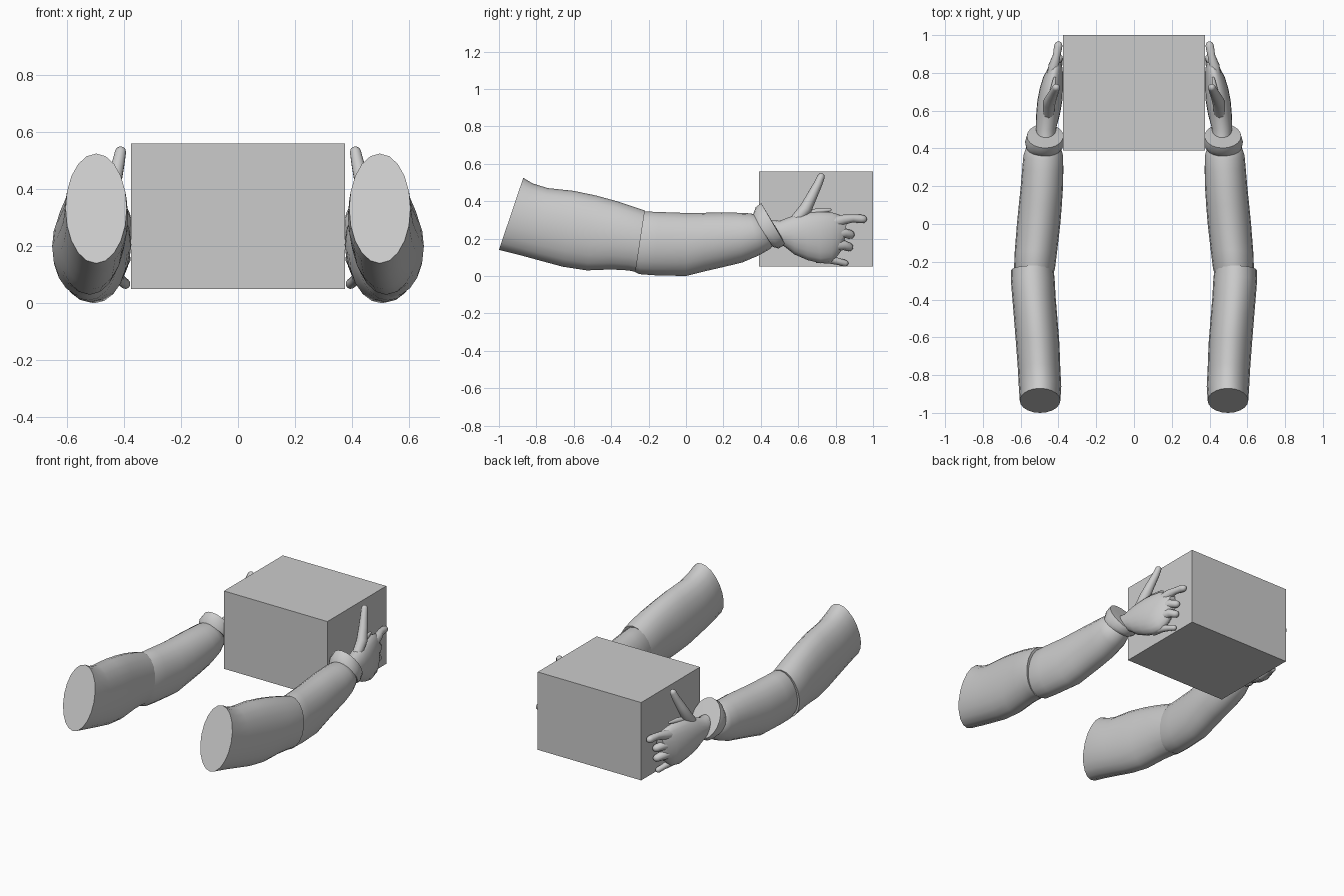
import bpy
import bmesh
import math
from mathutils import Vector

cube = bpy.data.objects.get("Cube")
if cube:
    bpy.data.objects.remove(cube, do_unlink=True)

grey = bpy.data.materials.new("plain_grey")
grey.use_nodes = True
grey.diffuse_color = (0.6, 0.6, 0.6, 1)
grey.node_tree.nodes["Principled BSDF"].inputs["Base Color"].default_value = (0.6, 0.6, 0.6, 1)

SIDES = 20


def skin_rings(name, rings, side, angle=50):
    """Join rings of points into a closed smooth body; side=-1 mirrors it."""
    bm = bmesh.new()
    loops = [[bm.verts.new((p[0] * side, p[1], p[2])) for p in ring] for ring in rings]
    for a, b in zip(loops, loops[1:]):
        for i in range(len(a)):
            j = (i + 1) % len(a)
            bm.faces.new((a[i], a[j], b[j], b[i]))
    # fan caps
    for loop in (loops[0], loops[-1]):
        centre = bm.verts.new(sum((v.co for v in loop), Vector()) / len(loop))
        for i in range(len(loop)):
            bm.faces.new((loop[i], loop[(i + 1) % len(loop)], centre))
    bmesh.ops.recalc_face_normals(bm, faces=bm.faces)
    mesh = bpy.data.meshes.new(name)
    bm.to_mesh(mesh)
    bm.free()
    mesh.materials.append(grey)
    obj = bpy.data.objects.new(name, mesh)
    bpy.context.collection.objects.link(obj)
    bpy.ops.object.select_all(action="DESELECT")
    obj.select_set(True)
    bpy.context.view_layer.objects.active = obj
    bpy.ops.object.shade_smooth_by_angle(angle=math.radians(angle))
    return obj


def oval(bottom, top, x_in, x_out):
    """Slanted oval ring between a bottom and a top (y, z) point."""
    low, high = Vector((0, *bottom)), Vector((0, *top))
    ring = []
    for i in range(SIDES):
        t = math.tau * i / SIDES
        p = low.lerp(high, 0.5 - 0.5 * math.cos(t))
        p.x = (x_in + x_out) / 2 + (x_out - x_in) / 2 * math.sin(t)
        ring.append(p)
    return ring


def finger(name, points, side):
    """Round-ended tube through (x, y, z, radius) points."""
    pos = [Vector(p[:3]) for p in points]
    rings = []

    def add(centre, d, r):
        u = d.cross(Vector((1, 0, 0))).normalized()
        v = d.cross(u).normalized()
        rings.append([centre + r * (math.cos(math.tau * k / 10) * u + math.sin(math.tau * k / 10) * v)
                      for k in range(10)])

    for i, p in enumerate(points):
        d = (pos[min(i + 1, len(pos) - 1)] - pos[max(i - 1, 0)]).normalized()
        add(pos[i], d, p[3])
    for step in (0.5, 0.85, 1.0):
        add(pos[-1] + d * p[3] * step, d, p[3] * max(math.sqrt(1 - step * step), 0.15))
    return skin_rings(name, rings, side, 70)


# Each ring: bottom (y, z), top (y, z), inner x, outer x
upper_sleeve = [
    ((-1.0, .14), (-.87, .525), .39, .605),
    ((-.9, .115), (-.82, .495), .385, .61),
    ((-.79, .085), (-.74, .47), .39, .615),
    ((-.66, .05), (-.6, .455), .395, .625),
    ((-.53, .03), (-.48, .43), .405, .635),
    ((-.4, .035), (-.37, .4), .415, .645),
    ((-.31, .03), (-.28, .37), .42, .652),
    ((-.27, .022), (-.22, .35), .425, .65),
    ((-.275, .04), (-.225, .335), .435, .635),
]
forearm_sleeve = [
    ((-.33, .05), (-.29, .33), .44, .62),
    ((-.25, .01), (-.22, .345), .418, .635),
    ((-.17, .004), (-.14, .342), .408, .632),
    ((0, 0), (0, .337), .39, .62),
    ((.1, .025), (.1, .338), .382, .61),
    ((.2, .048), (.19, .34), .376, .6),
    ((.3, .072), (.28, .338), .374, .592),
    ((.39, .11), (.34, .335), .376, .585),
    ((.45, .145), (.37, .33), .39, .57),
    ((.47, .17), (.4, .32), .41, .54),
]
cuff = [
    ((.46, .19), (.375, .31), .4, .55),
    ((.465, .155), (.357, .325), .378, .572),
    ((.495, .147), (.373, .368), .368, .577),
    ((.53, .168), (.402, .39), .374, .567),
    ((.525, .185), (.42, .36), .395, .535),
]
palm = [
    ((.47, .19), (.43, .3), .42, .515),
    ((.53, .155), (.5, .295), .41, .52),
    ((.58, .115), (.58, .325), .392, .518),
    ((.65, .085), (.65, .34), .38, .512),
    ((.72, .068), (.71, .345), .376, .5),
    ((.78, .075), (.78, .34), .376, .48),
    ((.82, .12), (.83, .325), .378, .455),
    ((.845, .16), (.86, .3), .385, .435),
]
# Each point: x, y, z, radius
fingers = {
    "thumb": [(.455, .57, .28, .03), (.45, .64, .36, .034), (.435, .675, .43, .028),
              (.42, .705, .49, .023), (.412, .722, .53, .02)],
    "thumb_web": [(.44, .62, .325, .022), (.43, .7, .343, .018), (.42, .77, .353, .008)],
    "index_finger": [(.43, .77, .28, .036), (.425, .84, .3, .028), (.41, .89, .308, .021),
                     (.402, .935, .305, .023), (.4, .945, .304, .022)],
    "middle_finger": [(.43, .78, .22, .034), (.42, .85, .23, .026), (.4, .877, .222, .024)],
    "ring_finger": [(.43, .77, .165, .034), (.42, .845, .165, .027), (.4, .87, .155, .024)],
    "small_finger": [(.43, .7, .1, .03), (.42, .77, .088, .022), (.405, .82, .076, .018),
                     (.395, .85, .068, .018)],
}

# Arms, one on each side
for side, label in ((1, "left"), (-1, "right")):
    for part, rows in (("upper_sleeve", upper_sleeve), ("forearm_sleeve", forearm_sleeve),
                       ("cuff", cuff), ("palm", palm)):
        skin_rings(f"{label}_{part}", [oval(*row) for row in rows], side)
    for part, points in fingers.items():
        finger(f"{label}_{part}", points, side)

# Carried box between the hands
bpy.ops.mesh.primitive_cube_add(size=1, location=(0, .695, .305))
box = bpy.context.object
box.name = "carried_box"
box.scale = (.75, .61, .51)
box.data.materials.append(grey)
